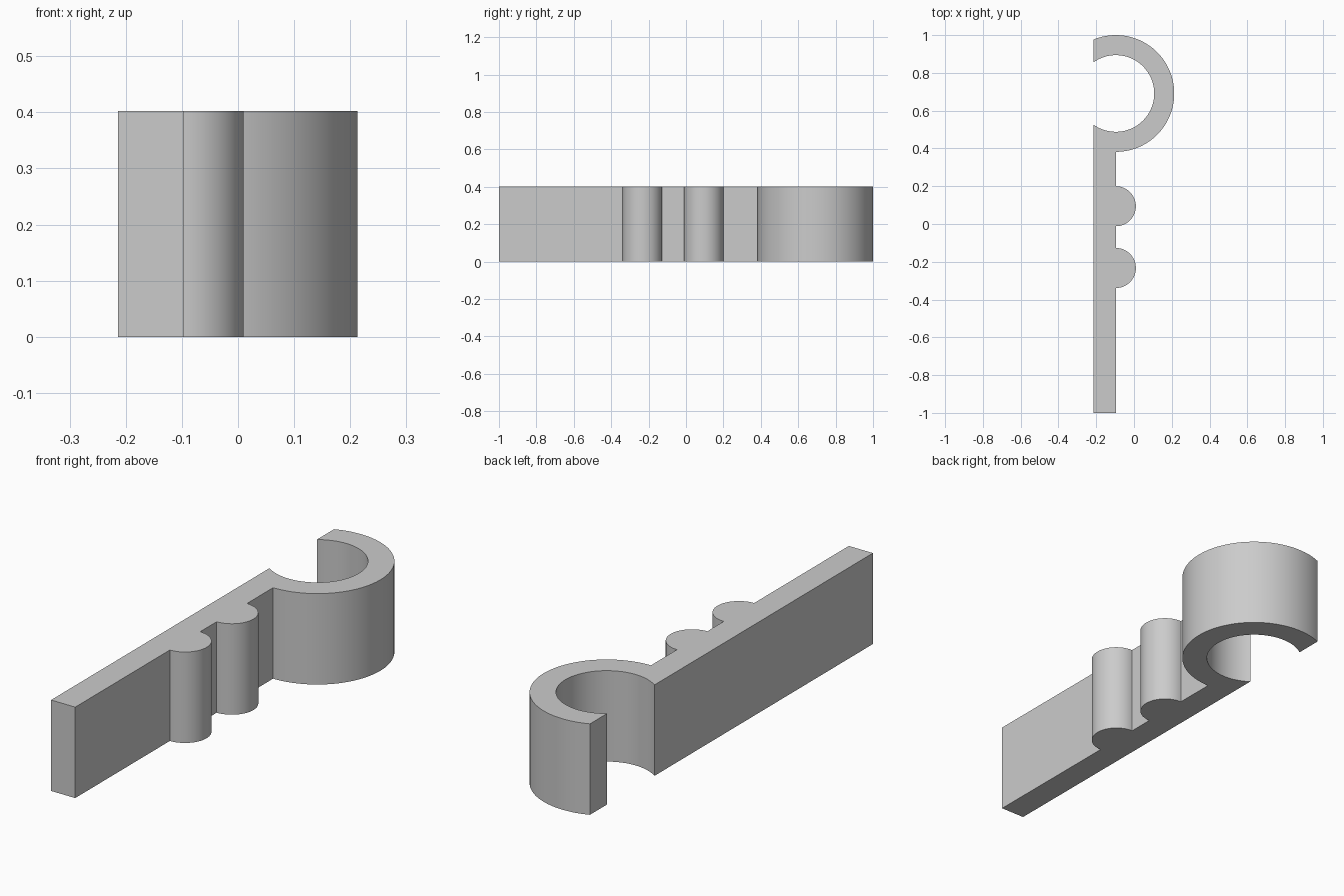
import bpy, bmesh, math

if "Cube" in bpy.data.objects:
    bpy.data.objects.remove(bpy.data.objects["Cube"])

HEIGHT = 0.402
BACK, FACE = -0.214, -0.096      # the two long sides of the strip
RING_Y, OUTER, INNER = 0.691, 0.309, 0.203
BUMP_R = 0.106


def arc(cy, radius, start, end, steps):
    """Points of an arc centred on the strip's inner side."""
    return [(FACE + radius * math.cos(a), cy + radius * math.sin(a))
            for a in (start + (end - start) * i / steps for i in range(steps + 1))]


def cut_angle(radius):
    """Angle at which the ring is cut off flush with the strip's back."""
    return math.acos((BACK - FACE) / radius)


# Outline: strip end, two half-round ribs, open ring
quarter = math.pi / 2
outline = [(BACK, -1), (FACE, -1)]
for rib_y in (-0.233, 0.094):
    outline += arc(rib_y, BUMP_R, -quarter, quarter, 32)
outline += arc(RING_Y, OUTER, -quarter, cut_angle(OUTER), 72)
outline += arc(RING_Y, INNER, cut_angle(INNER), -cut_angle(INNER), 72)

# Extrude the outline into a solid
bm = bmesh.new()
base = bm.faces.new([bm.verts.new((x, y, 0)) for x, y in outline])
top = bmesh.ops.extrude_face_region(bm, geom=[base], use_keep_orig=True)["geom"]
bmesh.ops.translate(bm, vec=(0, 0, HEIGHT),
                    verts=[v for v in top if isinstance(v, bmesh.types.BMVert)])
bmesh.ops.recalc_face_normals(bm, faces=bm.faces)
bmesh.ops.triangulate(bm, faces=[f for f in bm.faces if len(f.verts) > 4])
mesh = bpy.data.meshes.new("hook_clip")
bm.to_mesh(mesh)
bm.free()

clip = bpy.data.objects.new("hook_clip", mesh)
bpy.context.collection.objects.link(clip)

# Plain grey material
grey = bpy.data.materials.new("light_grey")
grey.use_nodes = True
colour = (0.6, 0.6, 0.6, 1)
grey.diffuse_color = colour
grey.node_tree.nodes["Principled BSDF"].inputs["Base Color"].default_value = colour
mesh.materials.append(grey)

# Smooth the round walls, keep the corners sharp
bpy.ops.object.select_all(action="DESELECT")
clip.select_set(True)
bpy.context.view_layer.objects.active = clip
bpy.ops.object.shade_smooth_by_angle(angle=math.radians(30))
